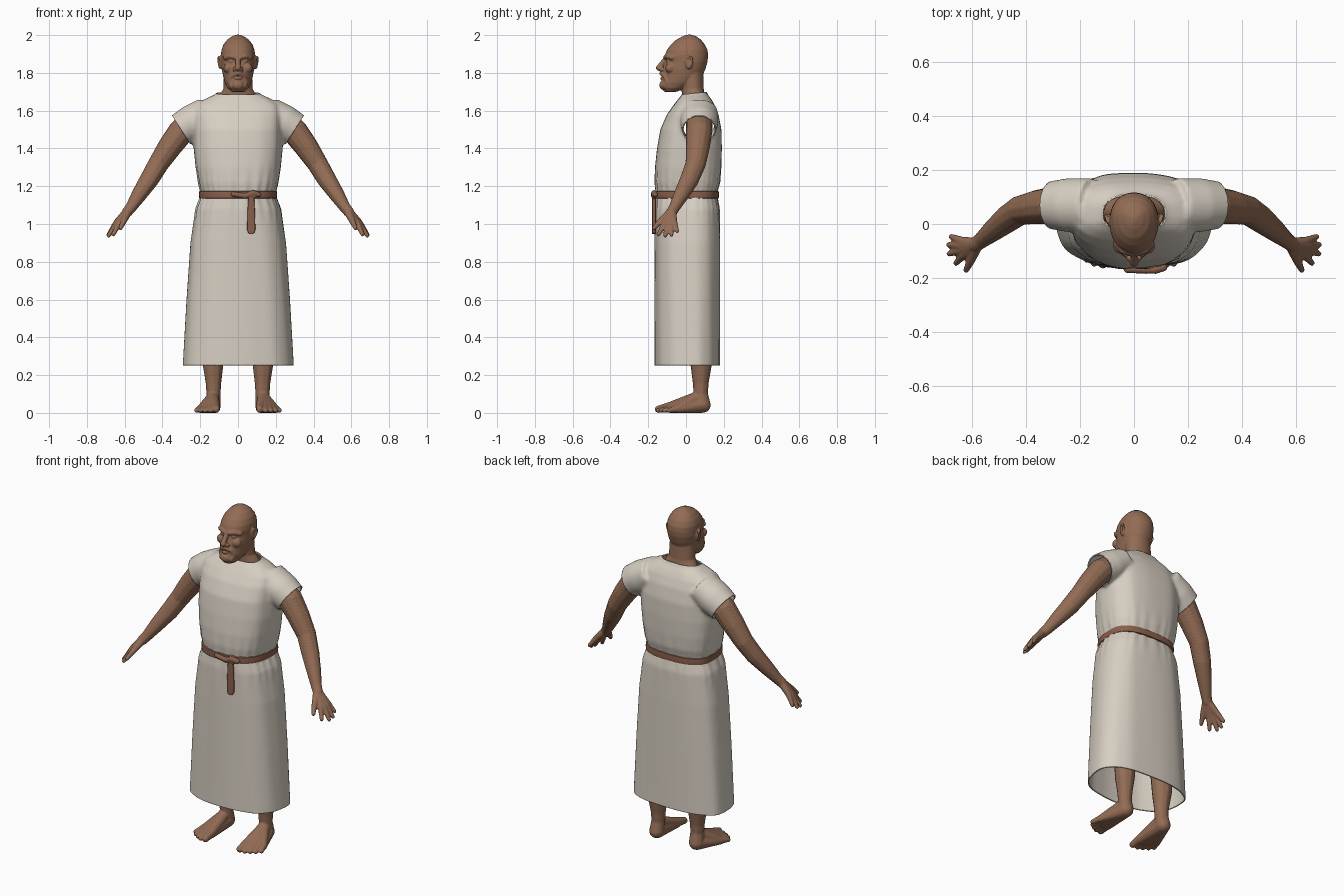
import bpy, bmesh
from math import sin, cos, pi, exp, ceil
from mathutils import Vector, Matrix

cube = bpy.data.objects.get("Cube")
if cube:
    bpy.data.objects.remove(cube, do_unlink=True)


def material(name, rgb):
    m = bpy.data.materials.new(name)
    m.use_nodes = True
    m.diffuse_color = (*rgb, 1)
    m.node_tree.nodes["Principled BSDF"].inputs["Base Color"].default_value = (*rgb, 1)
    m.node_tree.nodes["Principled BSDF"].inputs["Roughness"].default_value = 0.8
    return m


SKIN = material("brown skin", (0.29, 0.15, 0.09))
CLOTH = material("undyed linen", (0.68, 0.62, 0.54))
LEATHER = material("belt leather", (0.25, 0.115, 0.07))


def make(name, bm, mat):
    me = bpy.data.meshes.new(name)
    bm.to_mesh(me)
    bm.free()
    me.materials.append(mat)
    me.polygons.foreach_set("use_smooth", [True] * len(me.polygons))
    ob = bpy.data.objects.new(name, me)
    bpy.context.collection.objects.link(ob)
    return ob


def fuse(ob, voxel, smooth, mirror=False):
    """Melt overlapping forms into one smooth skin."""
    r = ob.modifiers.new("Fuse", "REMESH")
    r.mode = "VOXEL"
    r.voxel_size = voxel
    r.use_smooth_shade = True
    s = ob.modifiers.new("Soften", "SMOOTH")
    s.iterations = smooth
    if mirror:
        ob.modifiers.new("Mirror", "MIRROR")


def ball(bm, co, r, scale=(1, 1, 1)):
    mat = Matrix.Translation(co) @ Matrix.Diagonal((*scale, 1))
    bmesh.ops.create_icosphere(bm, subdivisions=2, radius=r * 1.03, matrix=mat)


def chain(bm, pts):
    """Tapering limb through (x, y, z, radius) points."""
    for a, b in zip(pts, pts[1:]):
        a, b = Vector(a), Vector(b)
        n = ceil((a - b).xyz.length / (0.35 * min(a[3], b[3])))
        for i in range(n + 1):
            p = a.lerp(b, i / n)
            ball(bm, p.xyz, p[3])


def no_fold(z, a):
    return 1


def loft(bm, keys, steps=1, seg=48, fold=no_fold, mat=Matrix()):
    """Closed body through rings (z, half width, front y, back y, middle y, roundness)."""
    rows = [Vector(keys[0])]
    for a, b in zip(keys, keys[1:]):
        rows += [Vector(a).lerp(Vector(b), i / steps) for i in range(1, steps + 1)]
    rings = []
    for z, hw, yf, yb, yc, n in rows:
        ring = []
        for i in range(seg):
            a = 2 * pi * i / seg
            c, s, f = cos(a), sin(a), fold(z, a)
            x = hw * abs(c) ** (2 / n) * (1 if c > 0 else -1)
            d = (yb - yc) if s > 0 else (yf - yc)
            ring.append(bm.verts.new(mat @ Vector((x * f, yc + d * abs(s) ** (2 / n) * f, z))))
        rings.append(ring)
    for lo, hi in zip(rings, rings[1:]):
        for i in range(seg):
            j = (i + 1) % seg
            bm.faces.new((lo[i], lo[j], hi[j], hi[i]))
    bm.faces.new(rings[0][::-1])
    bm.faces.new(rings[-1])


# Head and neck
bm = bmesh.new()
loft(bm, [(z, w, f, b, (f + b) / 2 + 0.01, 2.1) for z, w, f, b in (
    (1.70, .035, -.115, -.05), (1.72, .056, -.128, 0), (1.75, .07, -.128, .05),
    (1.78, .078, -.122, .085), (1.82, .086, -.115, .103), (1.86, .09, -.104, .114),
    (1.89, .091, -.113, .117), (1.92, .088, -.102, .114), (1.95, .077, -.08, .1),
    (1.975, .058, -.053, .08), (1.993, .033, -.02, .055), (2.002, .01, .005, .03))])
loft(bm, [(1.58, .14, -.02, .12, .06, 2), (1.65, .125, -.02, .11, .06, 2),
          (1.68, .1, -.02, .1, .05, 2), (1.715, .077, -.025, .094, .04, 2),
          (1.83, .074, -.04, .09, .03, 2)])
chain(bm, [(0, -.108, 1.875, .012), (0, -.143, 1.826, .016)])
ball(bm, (0, -.118, 1.735), .026, (1.2, .9, 1))
ball(bm, (0, -.126, 1.771), .011, (1.7, 1, .7))
for s in (-1, 1):
    ball(bm, (s * .017, -.126, 1.818), .012)
    ball(bm, (s * .035, -.09, 1.861), .014, (1.2, 1, .8))
    ball(bm, (s * .05, -.083, 1.825), .027)
    chain(bm, [(s * .012, -.11, 1.882, .011), (s * .04, -.1, 1.888, .012),
               (s * .066, -.075, 1.88, .012)])
    chain(bm, [(s * .004, -.13, 1.797, .011), (s * .032, -.112, 1.783, .01),
               (s * .043, -.1, 1.755, .011), (s * .03, -.108, 1.73, .016)])
    ball(bm, (s * .092, .015, 1.852), .028, (.3, .75, 1.1))
    chain(bm, [(s * .09, -.004, 1.862, .006), (s * .098, .008, 1.886, .006),
               (s * .105, .03, 1.88, .006), (s * .103, .034, 1.857, .006),
               (s * .096, .016, 1.828, .007)])
fuse(make("head", bm, SKIN), .0045, 2)

# Arms and hands
bm = bmesh.new()
chain(bm, [(.2, .07, 1.56, .07), (.30, .07, 1.49, .069), (.36, .063, 1.41, .063),
           (.42, .052, 1.32, .054), (.47, .018, 1.235, .05), (.52, -.022, 1.16, .041),
           (.565, -.06, 1.09, .03), (.585, -.075, 1.065, .028)])
for knuckle, tip in (((.632, -.115, 1.0), (.66, -.145, .945)), ((.642, -.098, 1.0), (.685, -.11, .938)),
                     ((.645, -.08, 1.005), (.687, -.077, .943)), ((.64, -.063, 1.012), (.677, -.047, .962))):
    chain(bm, [(.583, -.075, 1.068, .024), (*knuckle, .0165), (*tip, .0105)])
chain(bm, [(.585, -.085, 1.06, .022), (.605, -.135, 1.015, .016), (.622, -.17, .978, .011)])
fuse(make("arms", bm, SKIN), .005, 2, True)

# Legs and bare feet
bm = bmesh.new()
chain(bm, [(.12, .075, .6, .075), (.13, .08, .35, .061), (.132, .08, .25, .055),
           (.13, .078, .16, .042), (.13, .078, .1, .038), (.132, .088, .045, .042)])
for i, (x, y, r, tx, ty) in enumerate(((.12, -.085, .027, .115, -.146), (.143, -.085, .023, .147, -.146),
                                       (.165, -.075, .021, .174, -.132), (.185, -.06, .019, .199, -.114),
                                       (.202, -.045, .018, .219, -.09))):
    t = .013 if i else .019
    chain(bm, [(.135, .05, .075, .035), (x, y, r + .004, r), (tx, ty, t, t)])
    chain(bm, [(.132, .09, .042, .041), (x, y, r, r)])
fuse(make("legs_and_feet", bm, SKIN), .005, 2, True)


# Tunic with gathers at the waist and long hanging folds
def folds(z, a):
    gather = exp(-((z - 1.155) / .11) ** 2)
    hang = .006 * sin(7 * a + 1) + .004 * sin(12 * a + 2 * z)
    return 1 + .02 * gather * sin(26 * a + 2 * sin(3 * a)) + hang


bm = bmesh.new()
loft(bm, [(z, w, f, b, .04, 2.6) for z, w, f, b in (
    (.2, .296, -.165, .18), (.6, .273, -.165, .18), (.9, .252, -.165, .18),
    (1.08, .226, -.165, .178), (1.13, .206, -.16, .168), (1.155, .196, -.157, .163),
    (1.18, .202, -.16, .168), (1.22, .212, -.165, .18), (1.3, .225, -.163, .187),
    (1.4, .235, -.152, .19), (1.5, .236, -.135, .188), (1.58, .235, -.1, .172),
    (1.63, .222, -.065, .152), (1.66, .178, -.042, .135), (1.69, .115, -.018, .112),
    (1.72, .1, -.01, .105))], steps=5, seg=160, fold=folds)
cuff = Vector((.302, .07, 1.50))
for s in (-1, 1):
    mat = Matrix(((.535 * s, 0, .845 * s, cuff.x * s), (0, 1, 0, cuff.y),
                  (.845, 0, -.535, cuff.z), (0, 0, 0, 1)))
    loft(bm, [(-.17, .085, -.1, .1, 0, 2), (-.07, .095, -.1, .1, 0, 2),
              (.03, .087, -.085, .085, 0, 2)], steps=4, mat=mat)
bmesh.ops.recalc_face_normals(bm, faces=bm.faces)
tunic = make("tunic", bm, CLOTH)
fuse(tunic, .01, 4)
bpy.context.view_layer.update()
melted = bpy.data.meshes.new_from_object(tunic.evaluated_get(bpy.context.evaluated_depsgraph_get()))
tunic.modifiers.clear()

# Open the hem, collar and cuffs
bm = bmesh.new()
bm.from_mesh(melted)


def cut(co, normal, keep=lambda c: True):
    faces = [f for f in bm.faces if keep(f.calc_center_median())]
    geom = set(faces)
    for f in faces:
        geom.update(f.edges)
        geom.update(f.verts)
    bmesh.ops.bisect_plane(bm, geom=list(geom), plane_co=co, plane_no=normal, clear_outer=True)


cut((0, 0, .252), (0, 0, -1))
cut((0, 0, 1.688), (0, -.1, 1))
for s in (-1, 1):
    cut((cuff.x * s, cuff.y, cuff.z), (.845 * s, 0, -.535), lambda c: c.x * s > .2 and c.z > 1.405)
bm.to_mesh(tunic.data)
bm.free()
tunic.data.polygons.foreach_set("use_smooth", [True] * len(tunic.data.polygons))
shell = tunic.modifiers.new("Cloth thickness", "SOLIDIFY")
shell.thickness = .007
shell.offset = -1

# Belt, knot and hanging end
bm = bmesh.new()
loft(bm, [(z, .203 + o, -.165 - o, .171 + o, .04, 2.6) for z, o in (
    (1.134, -.006), (1.137, .002), (1.155, .004), (1.173, .002), (1.176, -.006))], seg=96)
belt = make("belt", bm, LEATHER)

bm = bmesh.new()
ball(bm, (.075, -.168, 1.152), .024, (1, .6, 1))
chain(bm, [(-.025, -.168, 1.158, .014), (.04, -.17, 1.148, .015), (.08, -.17, 1.165, .015),
           (.11, -.162, 1.155, .014)])
fuse(make("belt_knot", bm, LEATHER), .005, 2)

bm = bmesh.new()
loft(bm, [(z, w, -.179, -.16, -.17, 4) for z, w in (
    (.948, .008), (.953, .016), (.97, .022), (1.06, .02), (1.15, .015))],
     seg=24, mat=Matrix.Translation((.07, 0, 0)))
strap = make("belt_end", bm, LEATHER)

for ob in (belt, strap):
    bpy.ops.object.select_all(action="DESELECT")
    ob.select_set(True)
    bpy.context.view_layer.objects.active = ob
    bpy.ops.object.shade_smooth_by_angle()
